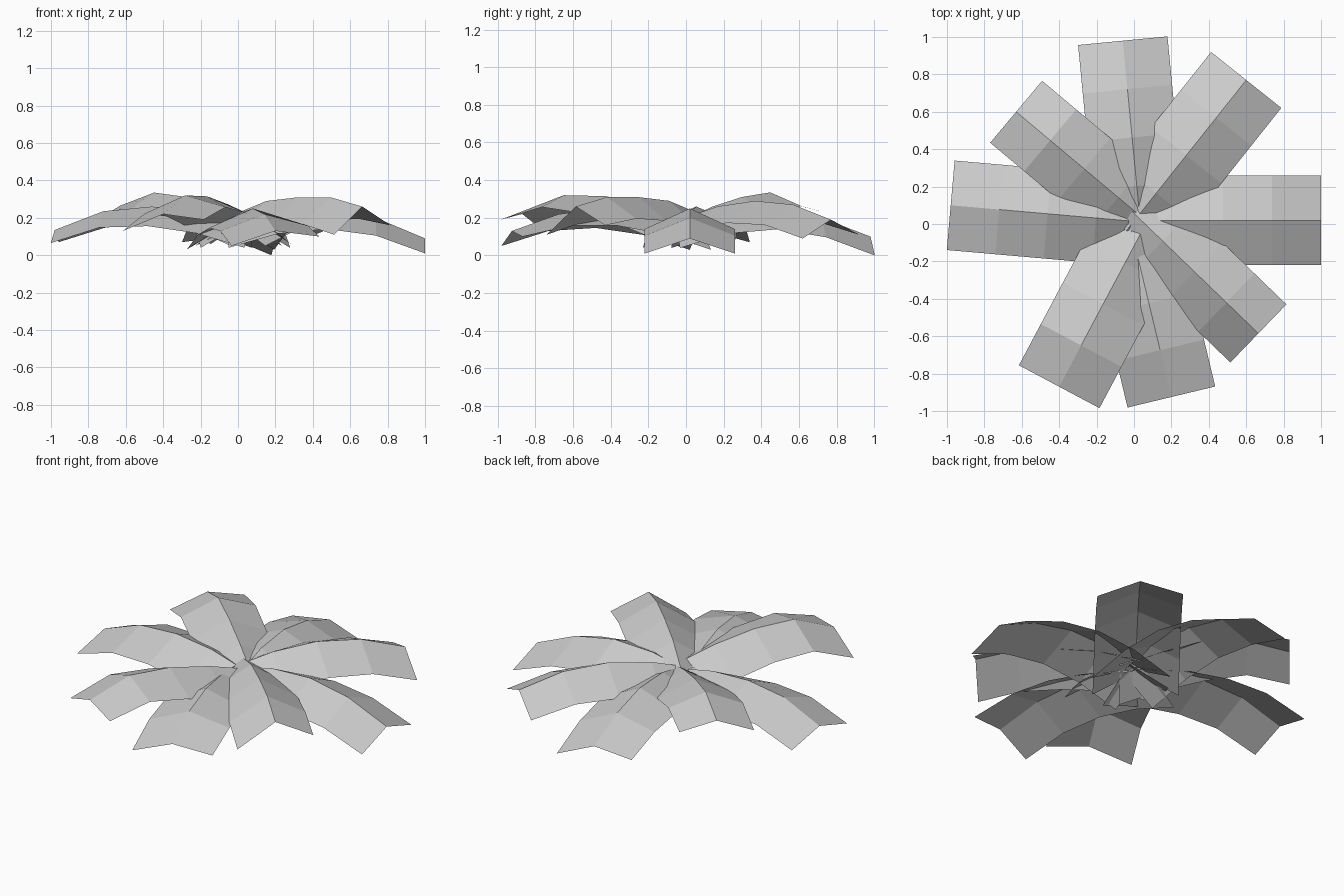
import bpy
import math

cube = bpy.data.objects.get("Cube")
if cube:
    bpy.data.objects.remove(cube, do_unlink=True)

# One plain grey for every frond
grey = bpy.data.materials.new("plain_grey")
grey.use_nodes = True
colour = (0.6, 0.6, 0.6, 1)
grey.diffuse_color = colour
grey.node_tree.nodes["Principled BSDF"].inputs["Base Color"].default_value = colour


def frond(name, tip, yaw, length, half, drops, heights):
    """Arched strip folded along its ridge; heights run from tip to base."""
    out = (math.cos(math.radians(yaw)), math.sin(math.radians(yaw)))
    side = (-out[1], out[0])
    steps = len(heights) - 1
    verts, faces = [], []
    for i, z in enumerate(heights):
        back = length * i / steps
        x, y = tip[0] - out[0] * back, tip[1] - out[1] * back
        even = sum(drops) / 2
        blend = i / steps
        # The fold deepens and evens out towards the base
        low = [(d + (even - d) * blend) * (1 - blend) + 0.14 * blend for d in drops]
        verts += [(x + side[0] * half, y + side[1] * half, max(z - low[0], 0)),
                  (x, y, z),
                  (x - side[0] * half, y - side[1] * half, max(z - low[1], 0))]
    for i in range(steps):
        for j in range(2):
            a = i * 3 + j
            faces.append((a, a + 3, a + 4, a + 1))
    mesh = bpy.data.meshes.new(name)
    mesh.from_pydata(verts, [], faces)
    mesh.materials.append(grey)
    obj = bpy.data.objects.new(name, mesh)
    bpy.context.collection.objects.link(obj)


# Fronds: tip, heading, length, half width, (left, right) edge drop, ridge heights
frond("left_frond", (1, .02), 0, 1.05, .24, (.08, .08), (.09, .2, .25, .24, .18))
frond("back_left_frond", (.6, .77), 51.5, 1.03, .24, (.08, .1), (.19, .27, .29, .26, .19))
frond("back_frond", (-.06, .98), 95.5, 1.04, .24, (.03, .1), (.1, .2, .25, .24, .18))
frond("back_right_frond", (-.63, .6), 140, .95, .216, (.085, .045), (.265, .335, .31, .26, .19))
frond("right_frond", (-.98, .1), 175, 1.04, .24, (.07, .065), (.135, .235, .26, .24, .18))
frond("front_right_frond", (-.4, -.87), 242, 1, .244, (.03, .09), (.22, .32, .315, .27, .2))
frond("front_frond", (.2, -.925), 283.5, 1.03, .241, (.03, .08), (.13, .22, .25, .23, .17))
frond("front_left_frond", (.665, -.585), 316, .95, .216, (.1, .15), (.26, .31, .31, .29, .22))
